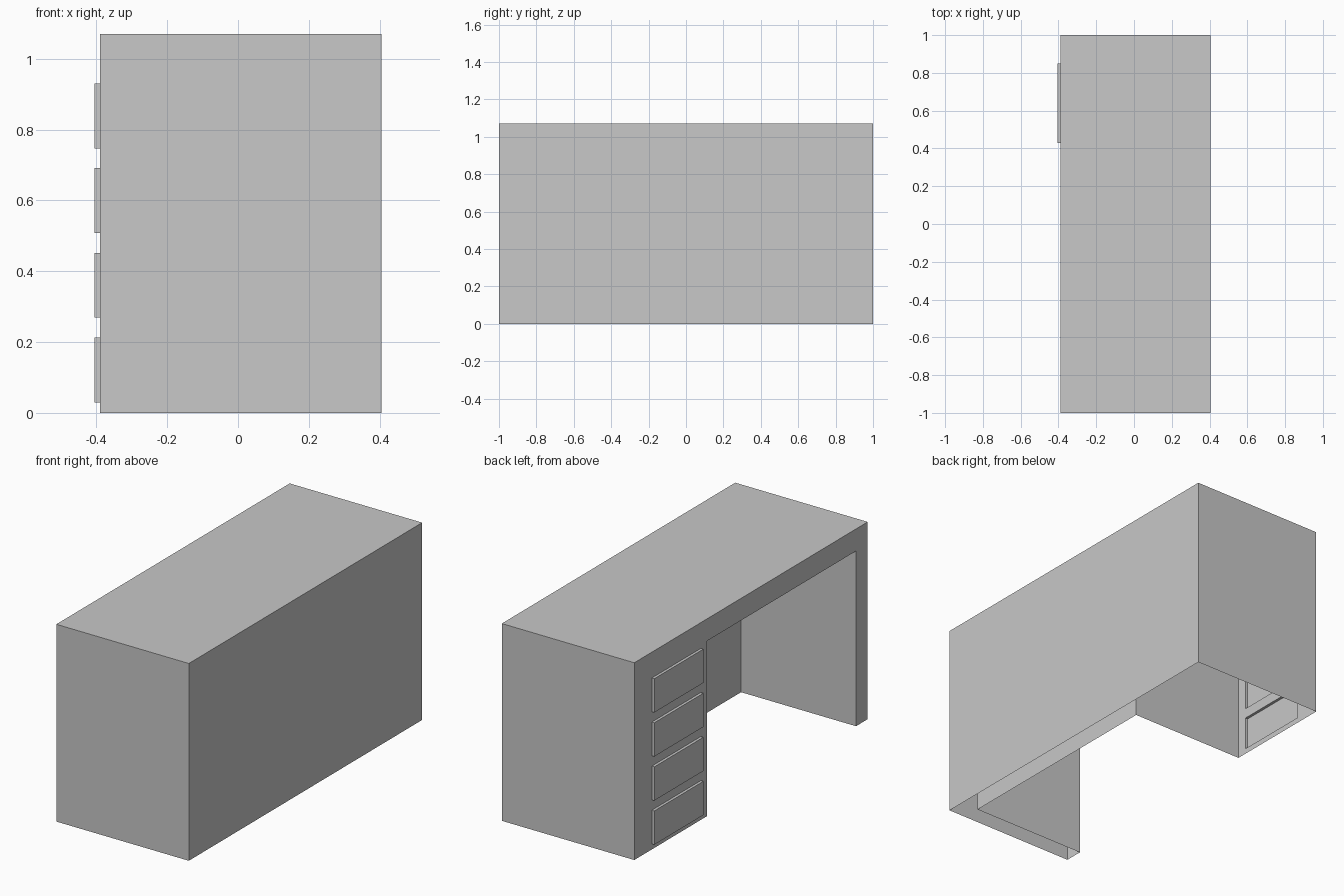
import bpy
import bmesh
import math

if "Cube" in bpy.data.objects:
    bpy.data.objects.remove(bpy.data.objects["Cube"], do_unlink=True)

HEIGHT = 1.07
FACE_X, DRAWER_X = -0.39, -0.405      # working side and raised drawer fronts
PANEL_X, REAR_X = 0.30, 0.405         # inside and outside of the closing panel
KNEE = (-0.90, 0.375, 0.95)           # knee space: two sides and its ceiling
DRAWER_Y = (0.43, 0.85)
DRAWERS = [(0.03 + 0.239 * i, 0.213 + 0.239 * i) for i in range(4)]

grey = bpy.data.materials.new("plain_grey")
grey.use_nodes = True
colour = (0.58, 0.58, 0.58, 1)
grey.diffuse_color = colour
grey.node_tree.nodes["Principled BSDF"].inputs["Base Color"].default_value = colour

bm = bmesh.new()

# Working side: a grid of cells, leaving out the knee space
ys = sorted([-1, 1, *KNEE[:2], *DRAWER_Y])
zs = sorted([0, HEIGHT, KNEE[2], *(z for d in DRAWERS for z in d)])
grid = [[bm.verts.new((FACE_X, y, z)) for z in zs] for y in ys]
drawer_faces = []
for i in range(len(ys) - 1):
    for j in range(len(zs) - 1):
        if KNEE[0] <= ys[i] < KNEE[1] and zs[j] < KNEE[2]:
            continue
        face = bm.faces.new((grid[i][j], grid[i][j + 1],
                             grid[i + 1][j + 1], grid[i + 1][j]))
        if ys[i] == DRAWER_Y[0] and (zs[j], zs[j + 1]) in DRAWERS:
            drawer_faces.append(face)
loose = [v for v in bm.verts if not v.link_faces]
bmesh.ops.delete(bm, geom=loose, context='VERTS')


def is_outer(edge):
    """True on the sides and top of the desk's outline."""
    a, b = (v.co for v in edge.verts)
    return (abs(a.y) == 1 and a.y == b.y) or \
        min(a.z, b.z) > KNEE[2] + 0.01 and abs(a.z - b.z) < 0.001


def extend_and_close(edges, x):
    """Run walls back from the edges and close them with one panel."""
    new = bmesh.ops.extrude_edge_only(bm, edges=edges)["geom"]
    verts = [v for v in new if isinstance(v, bmesh.types.BMVert)]
    for v in verts:
        v.co.x = x
    verts.sort(key=lambda v: math.atan2(v.co.z - 0.5, v.co.y))
    bm.faces.new(verts)


# Outer walls, top and knee space; the underside stays open
rim = [e for e in bm.edges if e.is_boundary]
outer = [e for e in rim if is_outer(e)]
inner = [e for e in rim if not is_outer(e) and max(v.co.z for v in e.verts) > 0.001]
extend_and_close(outer, REAR_X)
extend_and_close(inner, PANEL_X)

# Drawer fronts
for face in bmesh.ops.extrude_discrete_faces(bm, faces=drawer_faces)["faces"]:
    for v in face.verts:
        v.co.x = DRAWER_X

bmesh.ops.recalc_face_normals(bm, faces=bm.faces[:])
mesh = bpy.data.meshes.new("desk_with_drawers")
bm.to_mesh(mesh)
bm.free()
mesh.materials.append(grey)
desk = bpy.data.objects.new("desk_with_drawers", mesh)
bpy.context.collection.objects.link(desk)
